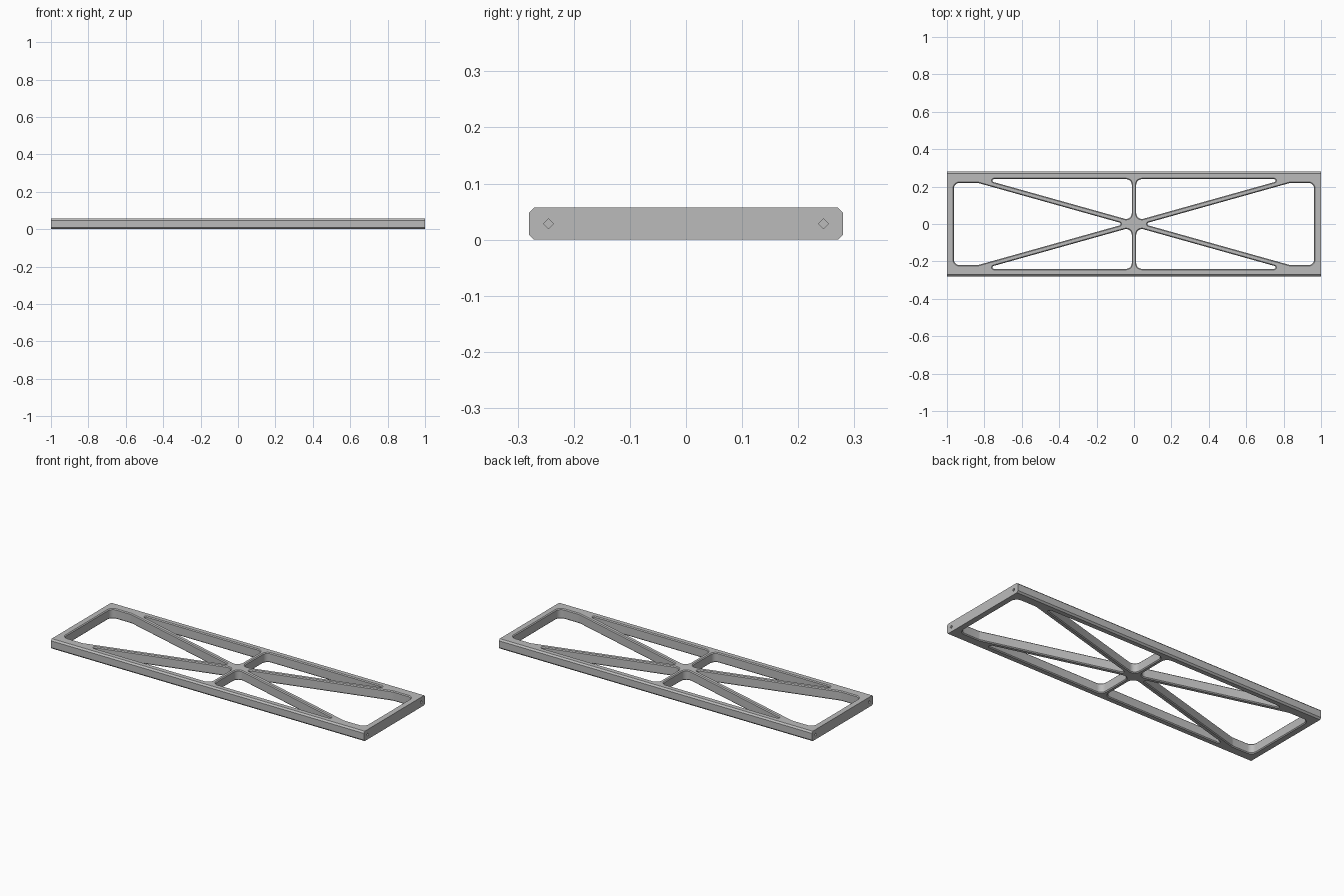
import bpy, bmesh, math
from mathutils import Vector

cube = bpy.data.objects.get("Cube")
if cube:
    bpy.data.objects.remove(cube)

HALF_W, HEIGHT, RIM = 0.28, 0.057, 0.005
SLOPE, STRUT, POST = 0.28, 0.014, 0.012

grey = bpy.data.materials.new("plain grey")
grey.use_nodes = True
grey.diffuse_color = (0.5, 0.5, 0.5, 1)
grey.node_tree.nodes["Principled BSDF"].inputs["Base Color"].default_value = grey.diffuse_color


def rounded(corners, grow, steps=6):
    """Fillet a convex counter-clockwise outline; corners are (x, y, radius)."""
    points = []
    for i, (x, y, r) in enumerate(corners):
        here = Vector((x, y))
        before = (Vector(corners[i - 1][:2]) - here).normalized()
        after = (Vector(corners[(i + 1) % len(corners)][:2]) - here).normalized()
        half = before.angle(after) / 2
        centre = here + (before + after).normalized() * r / math.sin(half)
        start = math.atan2(-before.x, before.y)
        start = math.atan2(before.x, -before.y)
        for s in range(steps + 1):
            a = start + (math.pi - 2 * half) * s / steps
            points.append(centre + Vector((math.cos(a), math.sin(a))) * (r + grow))
    return points


def loft(name, rings):
    """Solid through matching closed rings of 3D points."""
    bm = bmesh.new()
    loops = [[bm.verts.new(p) for p in ring] for ring in rings]
    bm.faces.new(loops[0][::-1])
    bm.faces.new(loops[-1])
    n = len(loops[0])
    for low, high in zip(loops, loops[1:]):
        for i in range(n):
            j = (i + 1) % n
            bm.faces.new((low[i], low[j], high[j], high[i]))
    bmesh.ops.recalc_face_normals(bm, faces=bm.faces)
    mesh = bpy.data.meshes.new(name)
    bm.to_mesh(mesh)
    bm.free()
    mesh.materials.append(grey)
    obj = bpy.data.objects.new(name, mesh)
    bpy.context.collection.objects.link(obj)
    return obj


def window(name, corners, sx, sy):
    """Cutter with flared rims, mirrored into place."""
    levels = ((-RIM, 2 * RIM), (RIM, 0), (HEIGHT - RIM, 0), (HEIGHT + RIM, 2 * RIM))
    return loft(name, [[(p.x * sx, p.y * sy, z) for p in rounded(corners, grow)]
                       for z, grow in levels])


# Frame bar with chamfered long edges
c = 0.009
section = [(s * y, z) for s, y, z in (
    (-1, HALF_W - c, 0), (1, HALF_W - c, 0), (1, HALF_W, c), (1, HALF_W, HEIGHT - c),
    (1, HALF_W - c, HEIGHT), (-1, HALF_W - c, HEIGHT), (-1, HALF_W, HEIGHT - c), (-1, HALF_W, c))]
frame = loft("braced_frame", [[(x, y, z) for y, z in section] for x in (-1, 1)])

# Window outlines: one at each end, one in each quadrant beside the centre post
knee = (0.22 + STRUT) / SLOPE
end_outline = [(STRUT / SLOPE, 0, 0.008), (knee, -0.22, 0.04), (0.963, -0.22, 0.03),
               (0.963, 0.22, 0.03), (knee, 0.22, 0.04)]
side_outline = [(POST, SLOPE * POST + STRUT, 0.03), ((0.24 - STRUT) / SLOPE, 0.24, 0.008),
                (POST, 0.24, 0.03)]

cutters = []
for sx in (-1, 1):
    cutters.append(window("end_window_cutter", end_outline, sx, 1))
    for sy in (-1, 1):
        cutters.append(window("side_window_cutter", side_outline, sx, sy))
        # Diamond screw holes in the end faces
        hole = [(0, 0.009), (0.009, 0), (0, -0.009), (-0.009, 0)]
        cutters.append(loft("screw_hole_cutter", [
            [(sx * x, sy * 0.245 + y, HEIGHT / 2 + z) for y, z in hole] for x in (0.95, 1.05)]))

# Cut the frame, then discard the cutters
for cutter in cutters:
    cutter.hide_render = True
    mod = frame.modifiers.new("cut", "BOOLEAN")
    mod.operation, mod.solver, mod.object = "DIFFERENCE", "EXACT", cutter
bpy.context.view_layer.update()
graph = bpy.context.evaluated_depsgraph_get()
cut_mesh = bpy.data.meshes.new_from_object(frame.evaluated_get(graph))
frame.modifiers.clear()
frame.data = cut_mesh
for cutter in cutters:
    bpy.data.objects.remove(cutter)

bpy.ops.object.select_all(action="DESELECT")
frame.select_set(True)
bpy.context.view_layer.objects.active = frame
bpy.ops.object.shade_smooth_by_angle(angle=math.radians(25))
